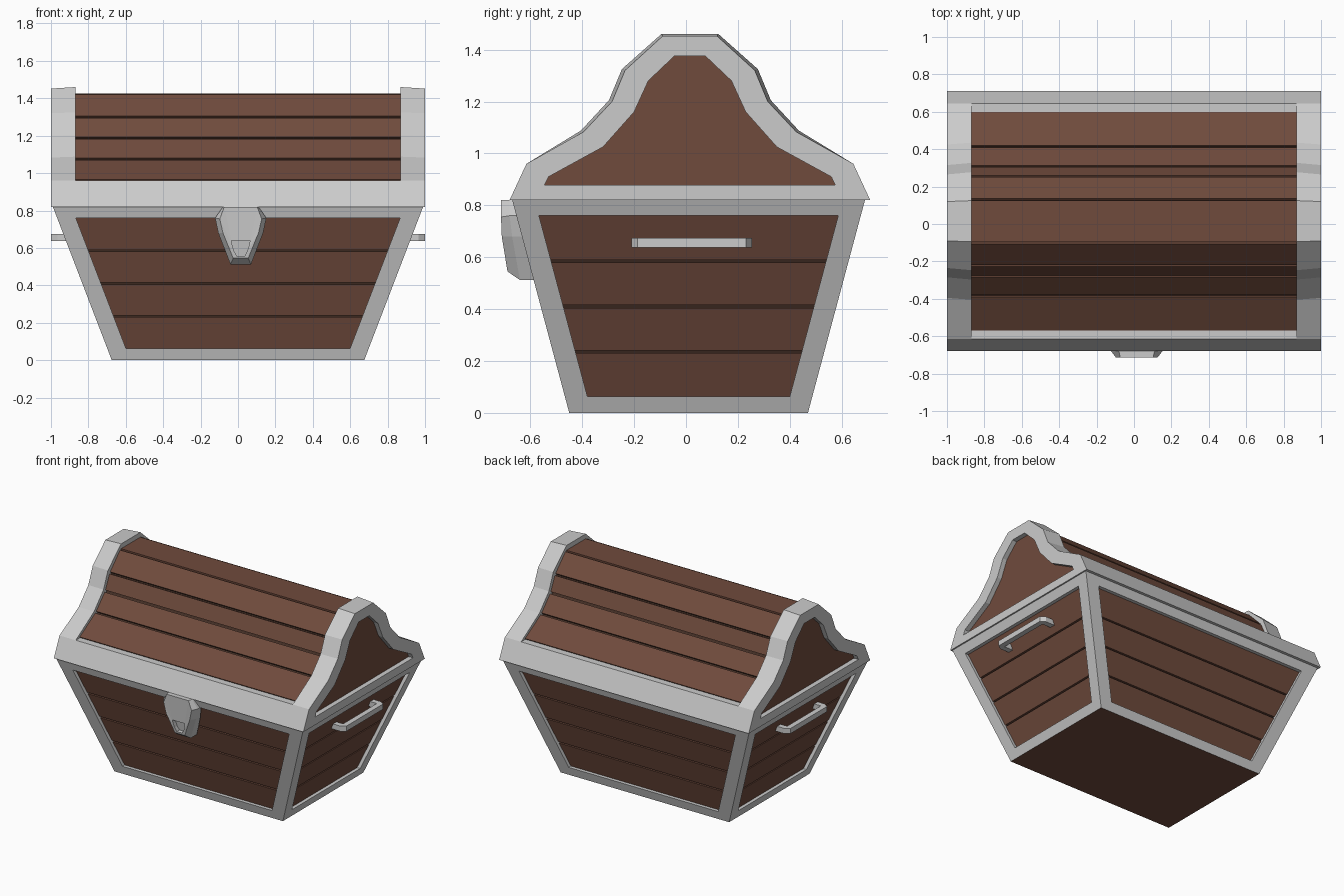
import bpy, bmesh
from mathutils import Vector

if "Cube" in bpy.data.objects:
    bpy.data.objects.remove(bpy.data.objects["Cube"])


def material(name, rgb):
    m = bpy.data.materials.new(name)
    m.diffuse_color = (*rgb, 1)
    m.use_nodes = True
    m.node_tree.nodes["Principled BSDF"].inputs["Base Color"].default_value = m.diffuse_color
    return m


wood = material("wood", (0.16, 0.07, 0.046))
dark_wood = material("dark_wood", (0.06, 0.03, 0.02))
YC = 0.01        # centre of the body in y
LC = 0.015       # centre of the lid in y
TOP = 0.82       # height of the body


def loft(name, strips, mat=None, cap_start=True, cap_end=True):
    """Join rings of points into a skin; strips is a list of ring lists."""
    bm = bmesh.new()
    for rings in strips:
        vs = [[bm.verts.new(p) for p in r] for r in rings]
        n = len(vs[0])
        for a, b in zip(vs, vs[1:]):
            for i in range(n):
                j = (i + 1) % n
                bm.faces.new((a[i], a[j], b[j], b[i]))
        if cap_start:
            bm.faces.new(vs[0][::-1])
        if cap_end:
            bm.faces.new(vs[-1])
    bmesh.ops.remove_doubles(bm, verts=bm.verts, dist=1e-5)
    bmesh.ops.recalc_face_normals(bm, faces=bm.faces)
    me = bpy.data.meshes.new(name)
    bm.to_mesh(me)
    bm.free()
    ob = bpy.data.objects.new(name, me)
    bpy.context.collection.objects.link(ob)
    if mat:
        me.materials.append(mat)
    return ob


def hx(z):
    return 0.675 + 0.384 * z


def hy(z):
    return 0.46 + 0.268 * z


def body_ring(z, d=0.0):
    x, y = hx(z) - d, hy(z) - d
    return [(-x, YC - y, z), (x, YC - y, z), (x, YC + y, z), (-x, YC + y, z)]


def side_quad(axis, s, z0, z1, inset, d):
    """Rectangle on one sloping side, inset from the corners, pushed in by d."""
    out = []
    for z, k in ((z0, -1), (z0, 1), (z1, 1), (z1, -1)):
        if axis == 0:
            out.append((k * (hx(z) - inset), YC + s * (hy(z) - d), z))
        else:
            out.append((s * (hx(z) - d), YC + k * (hy(z) - inset), z))
    return out


# Body: metal frame with recessed openings, planks, core and base
SIDES = [(0, -1, 0.1, "front"), (0, 1, 0.1, "back"),
         (1, 1, 0.087, "right"), (1, -1, 0.087, "left")]
frame = [[side_quad(a, s, 0, TOP, 0, 0),
          side_quad(a, s, 0.063, 0.76, i, 0),
          side_quad(a, s, 0.063, 0.76, i, 0.05)] for a, s, i, _ in SIDES]
loft("body_frame", frame, cap_start=False, cap_end=False)
loft("body_top", [[body_ring(TOP)]], cap_start=False)
loft("base_board", [[body_ring(0)]], wood, cap_end=False)
loft("body_core", [[body_ring(0.02, 0.04), body_ring(0.8, 0.04)]], dark_wood)
levels = [0.063, 0.235, 0.41, 0.585, 0.76]
for a, s, i, label in SIDES:
    planks = []
    for k in range(4):
        z0 = levels[k] + (0.005 if k else 0)
        z1 = levels[k + 1] - (0.005 if k < 3 else 0)
        planks.append([side_quad(a, s, z0, z1, i, 0.025),
                       side_quad(a, s, z0, z1, i, 0.045)])
    loft(label + "_planks", planks, wood)


def mirrored(half):
    """Closed lid profile from its right half, listed bottom to top."""
    return [(LC - y, z) for y, z in half] + [(LC + y, z) for y, z in half[::-1]]


def at_x(profile, x):
    return [(x, y, z) for y, z in profile]


# Lid: raised end rims with recessed wooden panels
rim_out = mirrored([(0.695, .82), (0.63, .96), (0.41, 1.083), (0.3, 1.2), (0.25, 1.32), (0.105, 1.452)])
rim_in = mirrored([(0.695, .82), (0.63, .96), (0.42, 1.088), (0.312, 1.205), (0.262, 1.325), (0.11, 1.46)])
opening = mirrored([(0.56, .878), (0.545, .91), (0.335, 1.025), (0.215, 1.16), (0.16, 1.28), (0.06, 1.375)])
for s, label in ((1, "right"), (-1, "left")):
    loft(label + "_lid_rim", [[at_x(rim_in, s * 0.87), at_x(rim_out, s), at_x(opening, s),
                               at_x(opening, s * 0.96)]], cap_end=False)
    loft(label + "_lid_panel", [[at_x(opening, s * 0.94), at_x(opening, s * 0.965)]], wood)

# Lid: front and back rails
for s, label in ((-1, "front"), (1, "back")):
    sec = [(LC + s * y, z) for y, z in ((0.695, .82), (0.63, .96), (0.57, .96), (0.57, .82))]
    loft(label + "_lid_rail", [[at_x(sec, -0.87), at_x(sec, 0.87)]])

# Lid: curved roof of planks over a dark core
roof = mirrored([(0.59, .963), (0.4, 1.075), (0.293, 1.187), (0.24, 1.3), (0.117, 1.425)])
planks = []
for p, q in zip(roof, roof[1:]):
    p, q = Vector(p), Vector(q)
    t = (q - p).normalized()
    n = Vector((t.y, -t.x)) * 0.022
    p, q = p + t * 0.007, q - t * 0.007
    sec = [p, q, q + n, p + n]
    planks.append([at_x(sec, -0.88), at_x(sec, 0.88)])
loft("lid_planks", planks, wood)
core = mirrored([(0.58, .83), (0.575, .95), (0.385, 1.062), (0.277, 1.177), (0.225, 1.29), (0.108, 1.41)])
loft("lid_core", [[at_x(core, -0.88), at_x(core, 0.88)]], dark_wood)

# Side handles
grip = [(.88, -.21), (.965, -.21), (1, -.187), (1, .232), (.965, .255), (.88, .255),
        (.88, .215), (.962, .215), (.962, -.17), (.88, -.17)]
for s, label in ((1, "right"), (-1, "left")):
    loft(label + "_handle", [[[(s * x, y, z) for x, y in grip] for z in (0.637, 0.675)]])


# Lock plate with a recessed keyhole
def lock_ring(half):
    """Points are (half width, depth y, z), listed top to bottom."""
    c = 0.0145
    return [(c - w, y, z) for w, y, z in half] + [(c + w, y, z) for w, y, z in half[::-1]]


back = lock_ring([(.095, -.65, .82), (.137, -.64, .76), (.12, -.62, .68), (.055, -.57, .512)])
rim = lock_ring([(.095, -.68, .82), (.137, -.68, .76), (.12, -.67, .68), (.055, -.64, .512)])
face = lock_ring([(.088, -.713, .82), (.112, -.713, .755), (.095, -.71, .68), (.04, -.688, .545)])
hole = lock_ring([(.05, -.703, .64), (.045, -.699, .615), (.036, -.694, .585), (.022, -.69, .558)])
floor = [(x, y + 0.03, z) for x, y, z in hole]
loft("lock", [[back, rim, face, hole, floor]])
